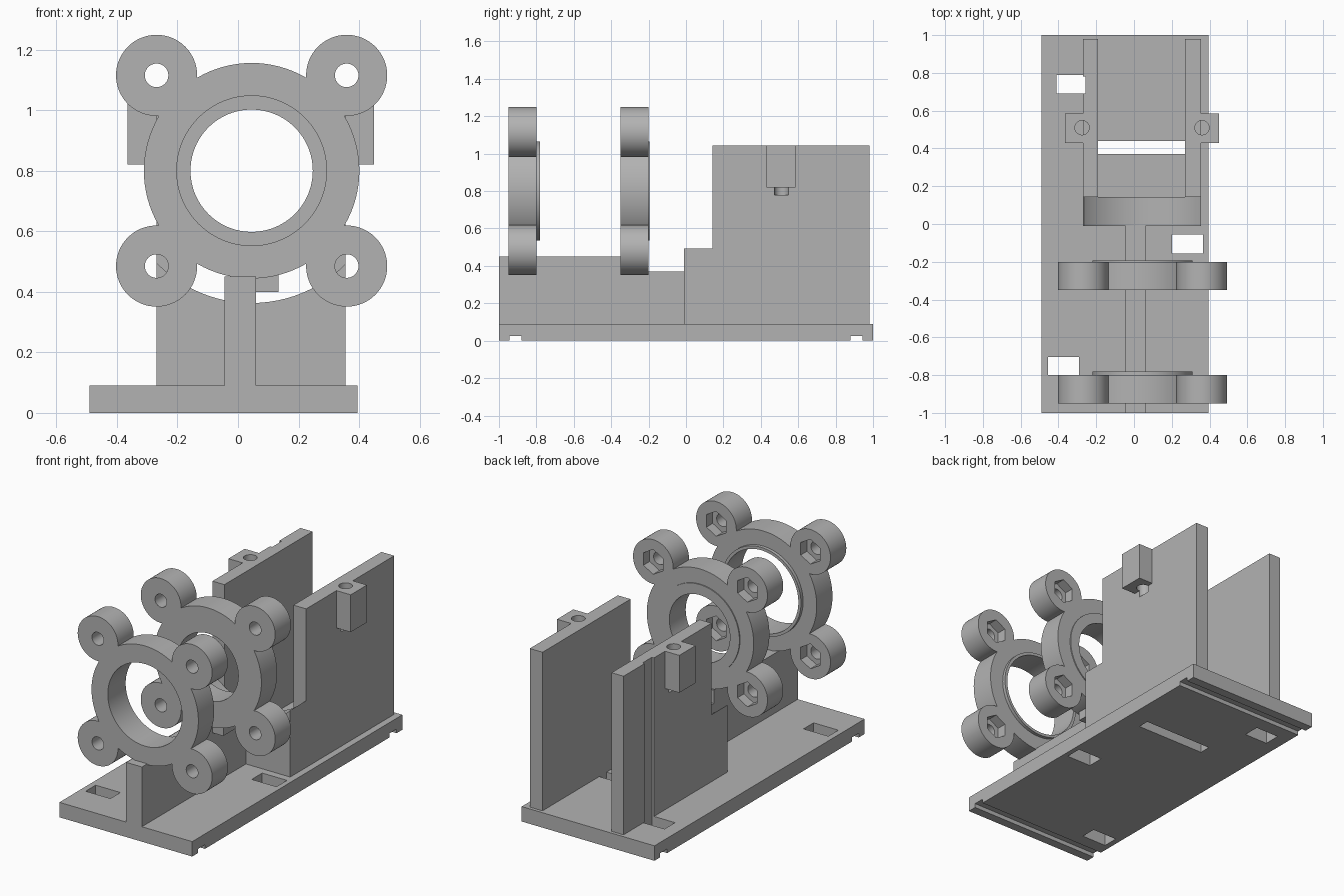
import bpy, math
from mathutils import Matrix

cube = bpy.data.objects.get("Cube")
if cube:
    bpy.data.objects.remove(cube, do_unlink=True)

grey = bpy.data.materials.new("plain grey")
grey.use_nodes = True
grey.diffuse_color = (0.45, 0.45, 0.45, 1)
grey.node_tree.nodes["Principled BSDF"].inputs["Base Color"].default_value = (0.45, 0.45, 0.45, 1)


def box(name, x, y, z):
    """Box spanning the given (low, high) ranges."""
    bpy.ops.mesh.primitive_cube_add(size=1)
    ob = bpy.context.object
    ob.name = name
    spans = (x, y, z)
    size = Matrix.Diagonal([b - a for a, b in spans] + [1])
    ob.data.transform(Matrix.Translation([(a + b) / 2 for a, b in spans]) @ size)
    ob.data.materials.append(grey)
    return ob


def rod(name, centre, radius, span, axis="Y", sides=64, turn=0):
    """Cylinder along Y (centre is x, z) or along Z (centre is x, y)."""
    bpy.ops.mesh.primitive_cylinder_add(vertices=sides, radius=radius, depth=span[1] - span[0])
    ob = bpy.context.object
    ob.name = name
    ob.data.transform(Matrix.Rotation(turn, 4, "Z"))
    mid = sum(span) / 2
    if axis == "Y":
        ob.data.transform(Matrix.Translation((centre[0], mid, centre[1])) @ Matrix.Rotation(math.pi / 2, 4, "X"))
    else:
        ob.data.transform(Matrix.Translation((centre[0], centre[1], mid)))
    ob.data.materials.append(grey)
    return ob


def combine(target, others, operation):
    """Apply a boolean with each helper, then remove the helper."""
    for other in others:
        mod = target.modifiers.new("boolean", "BOOLEAN")
        mod.operation, mod.solver, mod.object = operation, "EXACT", other
        bpy.context.view_layer.objects.active = target
        bpy.ops.object.modifier_apply(modifier=mod.name)
        bpy.data.objects.remove(other, do_unlink=True)


def smooth(ob):
    bpy.ops.object.select_all(action="DESELECT")
    ob.select_set(True)
    bpy.context.view_layer.objects.active = ob
    bpy.ops.object.shade_smooth_by_angle(angle=math.radians(30))


CX, CZ = 0.045, 0.80       # optical axis
DX, DZ = 0.314, 0.315      # offset of the corner lobes

# Base plate with cable windows, a cross slot and two grooves underneath
base = box("base_plate", (-0.49, 0.395), (-1, 1), (0, 0.09))
windows = [((-0.41, -0.255), (0.69, 0.79)), ((0.20, 0.365), (-0.155, -0.055)),
           ((-0.455, -0.29), (-0.80, -0.705)), ((-0.19, 0.27), (0.37, 0.44))]
cutters = [box("cutter", x, y, (-0.1, 0.2)) for x, y in windows]
cutters += [box("cutter", (-0.6, 0.5), (s * 0.912 - 0.033, s * 0.912 + 0.033), (-0.1, 0.025)) for s in (-1, 1)]
combine(base, cutters, "DIFFERENCE")

# Central rail, lower behind the rear ring, with a small tab
box("rail", (-0.045, 0.06), (-1, -0.2), (0.09, 0.45))
box("rail_low_end", (-0.045, 0.06), (-0.2, -0.01), (0.09, 0.37))
box("rail_tab", (0.06, 0.133), (-0.33, -0.22), (0.40, 0.46))

# Cradle block with a round trough
cradle = box("cradle_block", (-0.27, 0.355), (-0.01, 0.142), (0.09, 0.493))
combine(cradle, [rod("cutter", (CX, CZ), 0.437, (-0.1, 0.3), sides=96)], "DIFFERENCE")
smooth(cradle)

# Side walls with drilled ears
walls = {"right_wall": ((-0.27, -0.19), (-0.365, -0.23), -0.275),
         "left_wall": ((0.27, 0.355), (0.31, 0.45), 0.36)}
for name, (x, ear_x, hole_x) in walls.items():
    wall = box(name, x, (0.142, 0.98), (0.09, 1.045))
    combine(wall, [box("ear", ear_x, (0.43, 0.585), (0.82, 1.045))], "UNION")
    cuts = [rod("cutter", (hole_x, 0.51), 0.038, (0.78, 1.2), "Z", 32)]
    if name == "right_wall":
        cuts += [box("cutter", (-0.4, -0.256), (0.69, 0.78), (0, 1.2))]
    combine(wall, cuts, "DIFFERENCE")
    smooth(wall)

# Two clamp rings, each with four lobes, bolt holes and hex nut pockets
for name, y0, lip, bore in (("front_ring", -0.95, 0.02, 0.2475), ("rear_ring", -0.35, 0.006, 0.202)):
    y1 = y0 + 0.15
    ring = rod(name, (CX, CZ), 0.356, (y0, y1), sides=96)
    corners = [(CX + sx * DX, CZ + sz * DZ) for sx in (-1, 1) for sz in (-1, 1)]
    lobes = [rod("lobe", c, 0.134, (y0, y1)) for c in corners]
    combine(ring, lobes + [rod("lip", (CX, CZ), 0.265, (y1 - 0.05, y1 + lip), sides=96)], "UNION")
    cuts = [rod("cutter", (CX, CZ), bore, (y0 - 0.1, y1 + 0.1), sides=96)]
    for c in corners:
        cuts += [rod("cutter", c, 0.039, (y0 - 0.1, y1 + 0.1), sides=32),
                 rod("cutter", c, 0.075, (y1 - 0.06, y1 + 0.1), sides=6)]
    combine(ring, cuts, "DIFFERENCE")
    smooth(ring)
